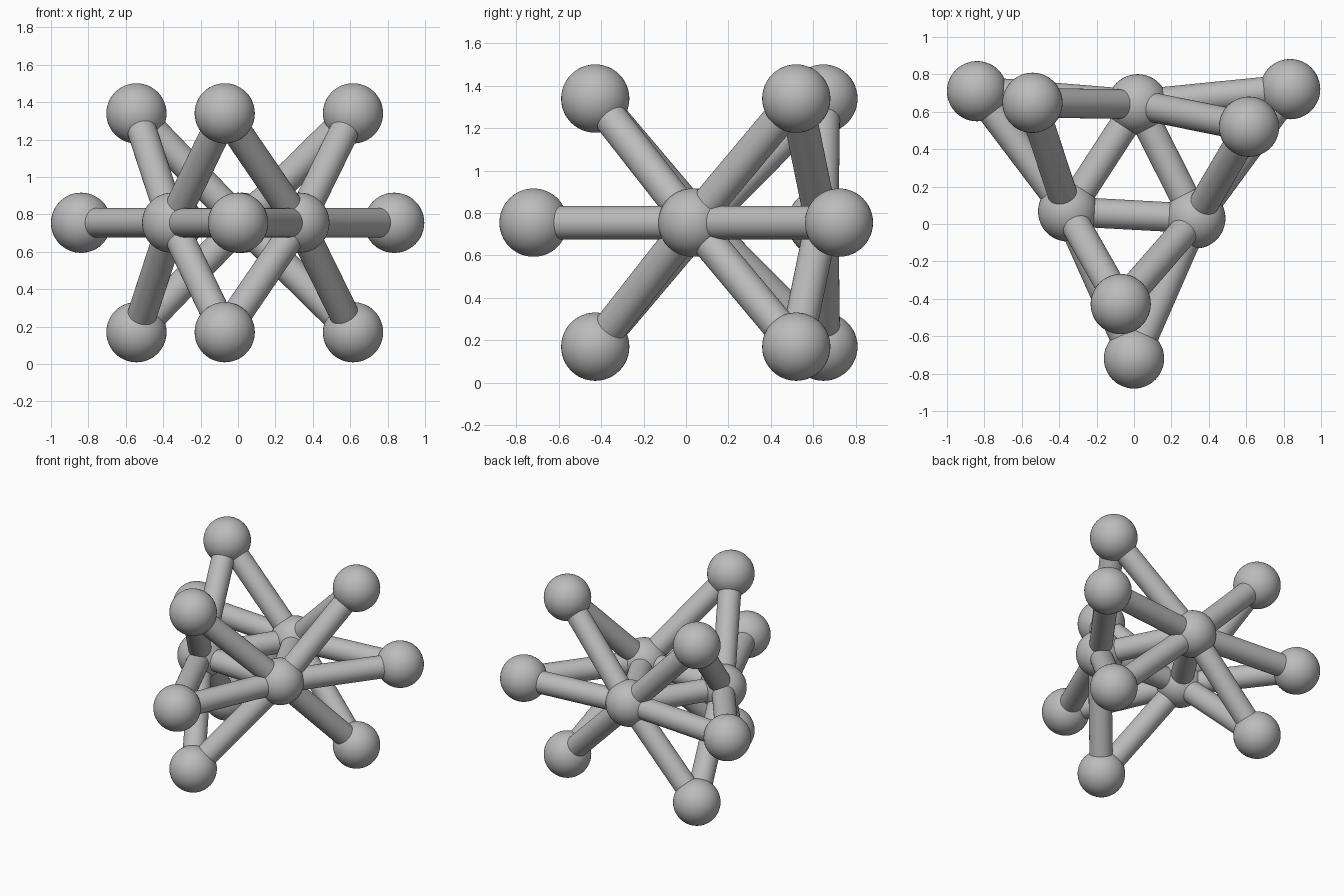
import bpy
from mathutils import Vector

cube = bpy.data.objects.get("Cube")
if cube:
    bpy.data.objects.remove(cube, do_unlink=True)

BALL_RADIUS, ROD_RADIUS = 0.161, 0.079
MID, RISE = 0.755, 0.585

grey = bpy.data.materials.new("plain grey")
grey.use_nodes = True
colour = (0.5, 0.5, 0.5, 1)
grey.diffuse_color = colour
grey.node_tree.nodes["Principled BSDF"].inputs["Base Color"].default_value = colour


def finish(name):
    obj = bpy.context.object
    obj.name = name
    obj.data.materials.append(grey)
    bpy.ops.object.shade_smooth_by_angle()


def ball(name, centre):
    bpy.ops.mesh.primitive_uv_sphere_add(segments=48, ring_count=24,
                                         radius=BALL_RADIUS, location=centre)
    finish(name)


def rod(name, start, end):
    along = end - start
    bpy.ops.mesh.primitive_cylinder_add(
        vertices=40, radius=ROD_RADIUS, depth=along.length,
        location=(start + end) / 2,
        rotation=along.to_track_quat('Z', 'Y').to_euler())
    finish(name)


# Inner triangle of balls
inner = {
    "right": Vector((-0.352, 0.067, MID)),
    "left": Vector((0.328, 0.03, MID)),
    "back": Vector((0.02, 0.64, MID)),
}
for side, centre in inner.items():
    ball(f"inner_ball_{side}", centre)

# Each triangle edge carries a middle ball and an upper and lower pair
edges = {
    "front": ("right", "left", (0, -0.719), (-0.071, -0.428)),
    "back_right": ("right", "back", (-0.839, 0.71), (-0.543, 0.648)),
    "back_left": ("left", "back", (0.835, 0.721), (0.615, 0.52)),
}
for edge, (a, b, middle, pair) in edges.items():
    rod(f"inner_rod_{edge}", inner[a], inner[b])
    for level, (x, y), lift in (("middle", middle, 0),
                                ("upper", pair, RISE),
                                ("lower", pair, -RISE)):
        tip = Vector((x, y, MID + lift))
        ball(f"{level}_ball_{edge}", tip)
        for end in (a, b):
            rod(f"{level}_rod_{edge}_to_{end}", inner[end], tip)
